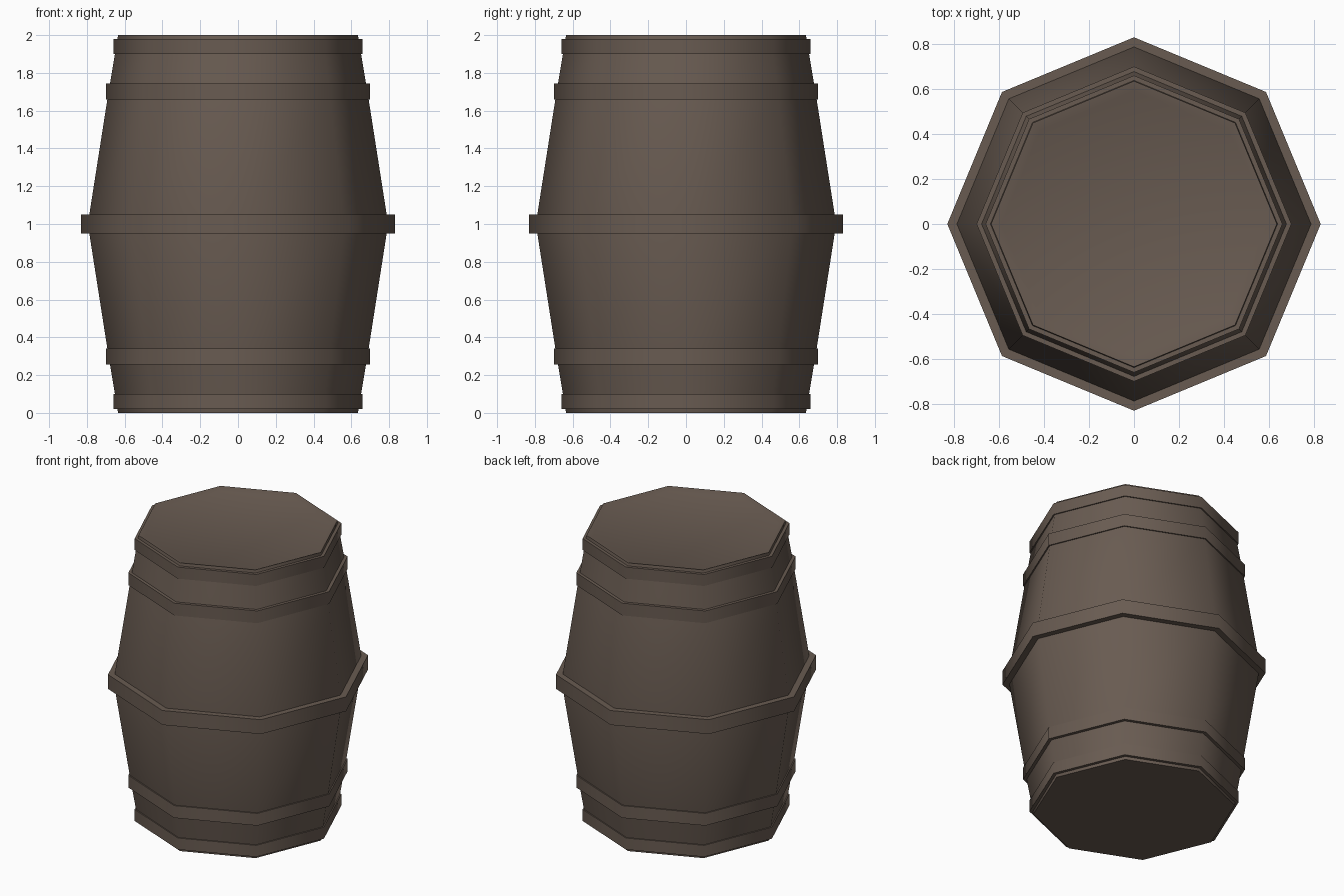
import bpy, bmesh, math

if "Cube" in bpy.data.objects:
    bpy.data.objects.remove(bpy.data.objects["Cube"])

SIDES = 8
wood = bpy.data.materials.new("brown_wood")
wood.diffuse_color = (0.14, 0.105, 0.083, 1)
wood.use_nodes = True
wood.node_tree.nodes["Principled BSDF"].inputs["Base Color"].default_value = wood.diffuse_color


def lathe(name, profile, closed=False):
    """Spin a (radius, height) profile into an eight-sided solid."""
    bm = bmesh.new()
    rings = []
    for r, z in profile:
        rings.append([bm.verts.new((r * math.cos(math.tau * i / SIDES),
                                    r * math.sin(math.tau * i / SIDES), z))
                      for i in range(SIDES)])
    pairs = list(zip(rings, rings[1:]))
    if closed:
        pairs.append((rings[-1], rings[0]))
    else:
        bm.faces.new(rings[0])
        bm.faces.new(rings[-1])
    for a, b in pairs:
        for i in range(SIDES):
            j = (i + 1) % SIDES
            bm.faces.new((a[i], a[j], b[j], b[i]))
    bmesh.ops.recalc_face_normals(bm, faces=bm.faces)
    me = bpy.data.meshes.new(name)
    bm.to_mesh(me)
    bm.free()
    me.materials.append(wood)
    ob = bpy.data.objects.new(name, me)
    bpy.context.collection.objects.link(ob)
    bpy.ops.object.select_all(action='DESELECT')
    ob.select_set(True)
    bpy.context.view_layer.objects.active = ob
    bpy.ops.object.shade_smooth_by_angle(angle=math.radians(50))
    return ob


# Bulging body with a shallow dished lid
lathe("barrel_body", [(0.635, 0), (0.645, 0.06), (0.69, 0.33), (0.795, 1.0),
                      (0.69, 1.67), (0.645, 1.94), (0.635, 2.0),
                      (0.63, 2.0), (0.59, 1.985)])

# Hoops: lower height, upper height, inner radius, outer radius
for name, z0, z1, ri, ro in [("end_hoop", 0.02, 0.10, 0.62, 0.66),
                             ("quarter_hoop", 0.255, 0.34, 0.66, 0.70)]:
    for side, a, b in [("lower", z0, z1), ("upper", 2 - z1, 2 - z0)]:
        lathe(f"{side}_{name}", [(ri, a), (ro, a), (ro, b), (ri, b)], True)
lathe("middle_hoop", [(0.77, 0.95), (0.83, 0.95), (0.83, 1.05), (0.77, 1.05)], True)
